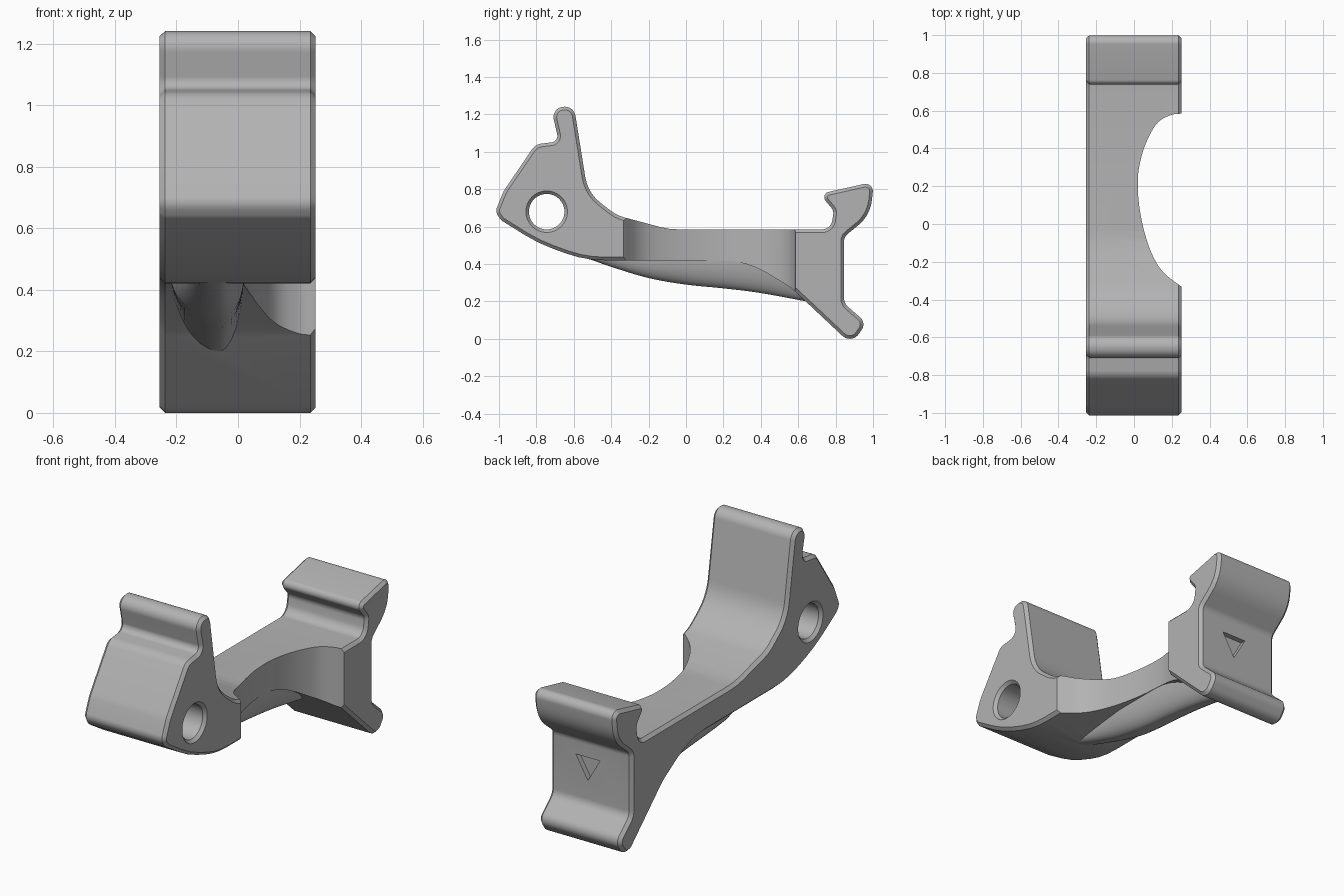
import bpy, bmesh, math
from mathutils import Vector

if "Cube" in bpy.data.objects:
    bpy.data.objects.remove(bpy.data.objects["Cube"])

grey = bpy.data.materials.new("plain_grey")
grey.diffuse_color = (0.45, 0.45, 0.45, 1)
grey.use_nodes = True
grey.node_tree.nodes["Principled BSDF"].inputs["Base Color"].default_value = grey.diffuse_color


def make(name, rings):
    """Bridge equal-length rings of points into a closed solid."""
    bm = bmesh.new()
    rows = [[bm.verts.new(p) for p in r] for r in rings]
    n = len(rows[0])
    for a, b in zip(rows, rows[1:]):
        for i in range(n):
            j = (i + 1) % n
            bm.faces.new((a[i], a[j], b[j], b[i]))
    bm.faces.new(rows[0])
    bm.faces.new(rows[-1])
    bmesh.ops.recalc_face_normals(bm, faces=bm.faces)
    me = bpy.data.meshes.new(name)
    bm.to_mesh(me)
    bm.free()
    me.materials.append(grey)
    ob = bpy.data.objects.new(name, me)
    bpy.context.collection.objects.link(ob)
    return ob


def fillet(pts):
    """Round the corners of a polygon given as (a, b, radius)."""
    out, n = [], len(pts)
    for i, (a, b, r) in enumerate(pts):
        p = Vector((a, b))
        u = Vector(pts[i - 1][:2]) - p
        v = Vector(pts[(i + 1) % n][:2]) - p
        half = u.angle(v) / 2
        t = min(r / math.tan(half), 0.48 * u.length, 0.48 * v.length)
        if t < 1e-4:
            out.append(p)
            continue
        s, e = p + u.normalized() * t, p + v.normalized() * t
        r = t * math.tan(half)
        c = p + (u.normalized() + v.normalized()).normalized() * (r / math.sin(half))
        sweep = math.pi - 2 * half
        k = max(2, math.ceil(sweep / math.radians(9)))
        for m in range(k + 1):
            f = m / k
            w = ((s - c) * math.sin((1 - f) * sweep) + (e - c) * math.sin(f * sweep)) / math.sin(sweep)
            out.append(c + w)
    return out


def inset(pts, d):
    """Offset a clockwise outline inward."""
    out, n = [], len(pts)
    for i, p in enumerate(pts):
        u = (p - pts[i - 1]).normalized()
        v = (pts[(i + 1) % n] - p).normalized()
        nu, nv = Vector((u.y, -u.x)), Vector((v.y, -v.x))
        m = (nu + nv).normalized()
        out.append(p + m * (d / max(0.5, m.dot(nu))))
    return out


def spline(pts, k=8):
    """Smooth curve through points."""
    P = [Vector(p) for p in pts]
    P = [2 * P[0] - P[1]] + P + [2 * P[-1] - P[-2]]
    out = []
    for a, b, c, d in zip(P, P[1:], P[2:], P[3:]):
        for i in range(k):
            t = i / k
            out.append(0.5 * (2 * b + (c - a) * t + (2 * a - 5 * b + 4 * c - d) * t * t
                              + (3 * b - a - 3 * c + d) * t ** 3))
    return out + [P[-2]]


def combine(target, tool, op):
    mod = target.modifiers.new(op, 'BOOLEAN')
    mod.operation, mod.object, mod.solver = op, tool, 'EXACT'
    bpy.context.view_layer.objects.active = target
    bpy.ops.object.modifier_apply(modifier=mod.name)
    bpy.data.objects.remove(tool)


# Side outline (y, z, corner radius), clockwise from the nose
outline = fillet([
    (-1.02, 0.68, 0.07), (-0.975, 0.79, 0.15), (-0.805, 1.04, 0.07),
    (-0.68, 1.055, 0.035), (-0.72, 1.23, 0.055), (-0.60, 1.25, 0.06),
    (-0.525, 0.78, 0.22), (-0.37, 0.66, 0.2), (-0.09, 0.585, 0.4),
    (0.775, 0.585, 0.12), (0.79, 0.685, 0.045), (0.715, 0.775, 0.03),
    (1.005, 0.84, 0.04), (0.985, 0.66, 0.2), (0.845, 0.545, 0.05),
    (0.845, 0.19, 0.06), (0.965, 0.085, 0.05), (0.885, -0.03, 0.065),
    (0.56, 0.275, 0.3), (0.32, 0.42, 0.6), (-0.54, 0.42, 0.6),
    (-0.79, 0.51, 0.8), (-0.99, 0.635, 0.05)])
small = inset(outline, 0.017)
bracket = make("bracket_body", [[(x, p.x, p.y) for p in o] for x, o in (
    (-0.255, small), (-0.237, outline), (0.235, outline), (0.252, small))])

# Rounded rib under the arm, wider on its left side
rings = []
for y, z in spline([(-0.6, 0.45), (-0.5, 0.42), (-0.4, 0.385), (-0.2, 0.325), (0, 0.29),
                    (0.2, 0.27), (0.4, 0.245), (0.66, 0.197)], 4):
    ring = []
    w = min(1, 0.35 + 0.65 * (y + 0.6) / 0.5)
    for i in range(25):
        a = math.pi * i / 24
        c = math.cos(a)
        ring.append((-0.06 + w * c * (0.08 if c > 0 else 0.16), y,
                     0.455 - (0.455 - z) * math.sin(a)))
    rings.append(ring)
combine(bracket, make("rib", rings), 'UNION')

# Curved scoop out of the right side
scoop = spline([(0.252, 0.585), (0.19, 0.575), (0.12, 0.53), (0.06, 0.42), (0.027, 0.3),
                (0.02, 0.2), (0.03, 0.08), (0.06, -0.06), (0.105, -0.18), (0.16, -0.26),
                (0.252, -0.333)])
scoop = [Vector((0.4, 0.585))] + scoop + [Vector((0.4, -0.333))]
combine(bracket, make("scoop_cutter", [[(p.x, p.y, z) for p in scoop] for z in (-0.2, 1.5)]),
        'DIFFERENCE')

# Pin hole with chamfered rims
rings = [[(x, -0.745 + r * math.cos(a * math.pi / 24), 0.68 + r * math.sin(a * math.pi / 24))
          for a in range(48)] for x, r in
         ((-0.275, 0.13), (-0.238, 0.095), (0.235, 0.095), (0.272, 0.13))]
combine(bracket, make("hole_cutter", rings), 'DIFFERENCE')

# Triangular recess in the back face
tri = [(-0.055, 0.45), (0.095, 0.45), (0.02, 0.32)]
combine(bracket, make("recess_cutter", [[(x, y, z) for x, z in tri] for y in (0.815, 0.9)]),
        'DIFFERENCE')

bpy.ops.object.select_all(action='DESELECT')
bracket.select_set(True)
bpy.context.view_layer.objects.active = bracket
bpy.ops.object.shade_smooth_by_angle(angle=math.radians(25))
